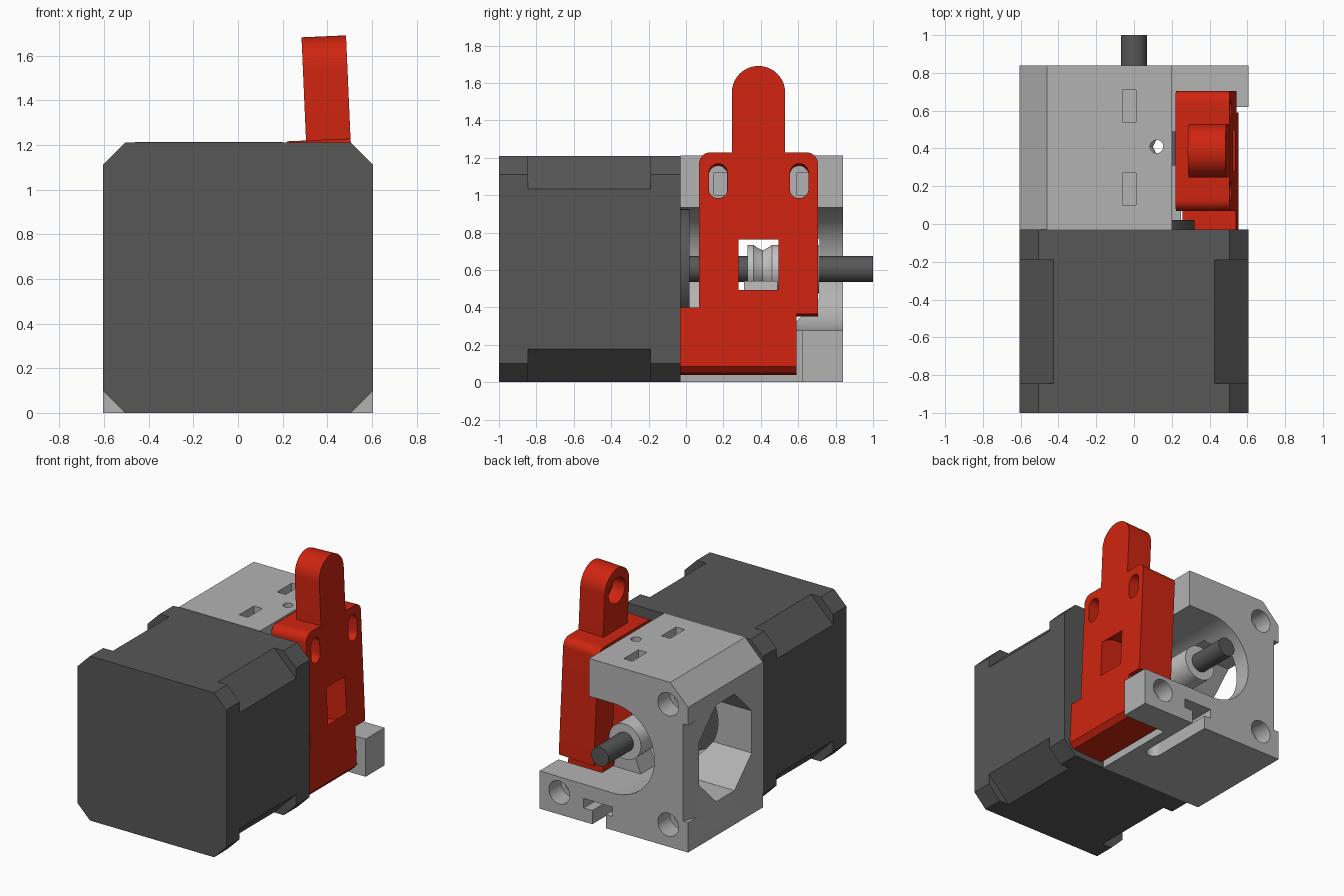
import bpy, bmesh, math
from mathutils import Matrix, Vector

if "Cube" in bpy.data.objects:
    bpy.data.objects.remove(bpy.data.objects["Cube"])

def material(name, col):
    m = bpy.data.materials.new(name)
    m.diffuse_color = (*col, 1)
    m.use_nodes = True
    m.node_tree.nodes["Principled BSDF"].inputs["Base Color"].default_value = m.diffuse_color
    return m

DARK = material("motor dark grey", (0.095, 0.095, 0.095))
GREY = material("housing grey", (0.45, 0.45, 0.45))
STEEL = material("gear light grey", (0.55, 0.55, 0.55))
RED = material("lever red", (0.62, 0.018, 0.005))

MID = 0.605  # half width of the motor, also the shaft height

def prism(name, pts, axis, lo, hi, mat=None):
    """Extrude a 2D outline along x, y or z (outline uses the other two axes in order)."""
    place = {"x": lambda a, b, t: (t, a, b), "y": lambda a, b, t: (a, t, b),
             "z": lambda a, b, t: (a, b, t)}[axis]
    bm = bmesh.new()
    face = bm.faces.new([bm.verts.new(place(a, b, lo)) for a, b in pts])
    ext = bmesh.ops.extrude_face_region(bm, geom=[face])["geom"]
    shift = Vector(place(0, 0, hi - lo))
    bmesh.ops.translate(bm, vec=shift, verts=[v for v in ext if isinstance(v, bmesh.types.BMVert)])
    bmesh.ops.recalc_face_normals(bm, faces=bm.faces)
    me = bpy.data.meshes.new(name)
    bm.to_mesh(me)
    bm.free()
    ob = bpy.data.objects.new(name, me)
    bpy.context.collection.objects.link(ob)
    if mat:
        me.materials.append(mat)
    return ob

def arc(cx, cy, r, a0=0, a1=360, n=48):
    steps = n if a1 - a0 == 360 else n + 1
    return [(cx + r * math.cos(math.radians(a0 + (a1 - a0) * i / n)),
             cy + r * math.sin(math.radians(a0 + (a1 - a0) * i / n))) for i in range(steps)]

def rect(a0, a1, b0, b1, c=0):
    if not c:
        return [(a0, b0), (a1, b0), (a1, b1), (a0, b1)]
    return [(a0 + c, b0), (a1 - c, b0), (a1, b0 + c), (a1, b1 - c),
            (a1 - c, b1), (a0 + c, b1), (a0, b1 - c), (a0, b0 + c)]

def boolean(ob, others, op="DIFFERENCE"):
    bpy.context.view_layer.objects.active = ob
    for c in others:
        c.hide_render = True
        mod = ob.modifiers.new("bool", "BOOLEAN")
        mod.operation, mod.solver, mod.object = op, "EXACT", c
        bpy.ops.object.modifier_apply(modifier=mod.name)
        bpy.data.objects.remove(c)

def smooth(ob):
    bpy.ops.object.select_all(action="DESELECT")
    ob.select_set(True)
    bpy.context.view_layer.objects.active = ob
    bpy.ops.object.shade_smooth_by_angle(angle=math.radians(30))

# motor: two end caps, a core with deeper corner cuts, a boss and the shaft
for name, y0, y1, c in (("motor_rear_cap", -1, -0.845, 0.1), ("motor_core", -0.845, -0.19, 0.178),
                        ("motor_front_cap", -0.19, -0.03, 0.1)):
    prism(name, rect(-MID, MID, 0, 2 * MID, c), "y", y0, y1, DARK)
smooth(prism("motor_boss", arc(0, MID, 0.32, n=64), "y", -0.04, 0.02, DARK))
smooth(prism("motor_shaft", arc(0, MID, 0.07), "y", 0, 1, DARK))

# drive gear: lathe profile with a filament groove
def lathe(name, prof, mat, n=48):
    bm = bmesh.new()
    rings = [[bm.verts.new((r * math.cos(2 * math.pi * i / n), y, MID + r * math.sin(2 * math.pi * i / n)))
              for i in range(n)] for y, r in prof]
    for a, b in zip(rings, rings[1:] + rings[:1]):
        for i in range(n):
            bm.faces.new((a[i], a[(i + 1) % n], b[(i + 1) % n], b[i]))
    bmesh.ops.recalc_face_normals(bm, faces=bm.faces)
    me = bpy.data.meshes.new(name)
    bm.to_mesh(me)
    bm.free()
    me.materials.append(mat)
    ob = bpy.data.objects.new(name, me)
    bpy.context.collection.objects.link(ob)
    smooth(ob)

lathe("drive_gear", [(0.33, 0.068), (0.33, 0.13), (0.36, 0.13), (0.38, 0.115), (0.41, 0.1),
                     (0.44, 0.115), (0.46, 0.13), (0.71, 0.13), (0.71, 0.068)], STEEL)

# housing: block with one chamfered top edge, plus a foot on the right
housing = prism("housing", [(-MID, 0), (0.25, 0), (0.25, 0.28), (0.2, 0.28), (0.2, 1.213),
                            (-0.46, 1.213), (-MID, 1.068)], "y", -0.03, 0.84, GREY)
boolean(housing, [prism("foot", rect(0.1, MID, 0, 0.28), "y", 0.62, 0.84)], "UNION")
cuts = [
    # shaft bore, open towards the lever
    prism("bore", arc(0, MID, 0.33, 90, 270, 40) + [(0.7, MID - 0.327), (0.7, MID + 0.33)], "y", -0.1, 0.9),
    # octagonal side window and the relieved corner beside it
    prism("window", rect(0.1, 0.715, 0.25, 0.96, 0.2), "x", -0.7, -0.15),
    prism("corner_relief", [(-0.564, 0.85), (-0.564, 0.84), (-MID, 0.735), (-0.62, 0.735), (-0.62, 0.85)],
          "z", 0.22, 0.935),
    # filament path
    prism("path", arc(0.12, 0.41, 0.035, n=24), "z", -0.1, 1.3),
    # T slot in the underside
    prism("slot_wide", rect(0.01, 0.25 - 0.005, 0.1, 0.17), "y", 0.36, 0.9),
    prism("slot_neck", arc(0.12, 0.36, 0.055, 180, 360, 16) + [(0.175, 0.9), (0.065, 0.9)], "z", -0.1, 0.13),
]
for y in (0.185, 0.625):  # nut pockets and screw openings for the tension screws
    cuts.append(prism("nut_pocket", rect(-0.06, 0.01, y - 0.085, y + 0.085), "z", 0.98, 1.3))
    cuts.append(prism("screw_opening", rect(y - 0.035, y + 0.035, 1.0, 1.12), "x", -0.02, 0.3))
for x, z in ((-1, -1), (1, -1), (-1, 1)):  # mounting holes with counterbores
    cuts.append(prism("screw_head", arc(0.443 * x, MID + 0.443 * z, 0.085, n=32), "y", 0.7, 0.9))
    cuts.append(prism("screw_hole", arc(0.443 * x, MID + 0.443 * z, 0.05, n=24), "y", 0.02, 0.75))
boolean(housing, cuts)
smooth(housing)

# filament guide rising towards the gear
guide = prism("filament_guide", [(0.02, 0.26), (0.25, 0.26), (0.19, 0.54), (0.13, 0.54)], "y", 0.31, 0.49, GREY)
boolean(guide, [prism("path", arc(0.12, 0.41, 0.035, n=24), "z", 0.2, 0.7)])
smooth(guide)

# lever: stepped plate with rounded shoulders, and a thumb tab on top
X0, X1 = 0.266, 0.551
lever = prism("lever", [(-0.03, 0.045), (0.59, 0.045), (0.59, 0.36), (0.705, 0.36)]
              + arc(0.645, 1.165, 0.06, 0, 90, 10) + arc(0.13, 1.165, 0.06, 90, 180, 10)
              + [(0.07, 0.395), (-0.03, 0.395)], "x", X0, X1, RED)
bm = bmesh.new()
bm.from_mesh(lever.data)
edge = [e for e in bm.edges if all(v.co.z < 0.05 and v.co.x > 0.5 for v in e.verts)]
bmesh.ops.bevel(bm, geom=edge, offset=0.035, segments=1, affect="EDGES")
bm.to_mesh(lever.data)
bm.free()
tab = prism("tab", [(0.245, 1.15), (0.53, 1.15)] + arc(0.3875, 1.545, 0.1425, 0, 180, 28), "x", X1 - 0.2, X1 - 0.0005)
boolean(lever, [tab], "UNION")
cuts = [
    # idler pocket breaking through the outer face
    prism("idler_pocket", arc(0.4, MID + 0.02, 0.203), "y", 0.28, 0.495),
    prism("idler_mouth", rect(0.1, 0.4, MID - 0.18, MID + 0.22), "y", 0.28, 0.495),
    # thumb dish on the inner side of the tab
    prism("thumb_dish", arc(0.3875, 1.52, 0.095, n=40), "x", 0.2, X1 - 0.1),
]
for y in (0.172, 0.605):  # tension screw slots
    cuts.append(prism("screw_slot", arc(y, 1.115, 0.05, 0, 180, 16) + arc(y, 1.03, 0.05, 180, 360, 16), "x", 0.1, 0.7))
boolean(lever, cuts)
pivot = Vector((0.443, 0, 0.16))
lever.data.transform(Matrix.Translation(pivot) @ Matrix.Rotation(math.radians(-2.5), 4, "Y")
                     @ Matrix.Translation(-pivot))
smooth(lever)
